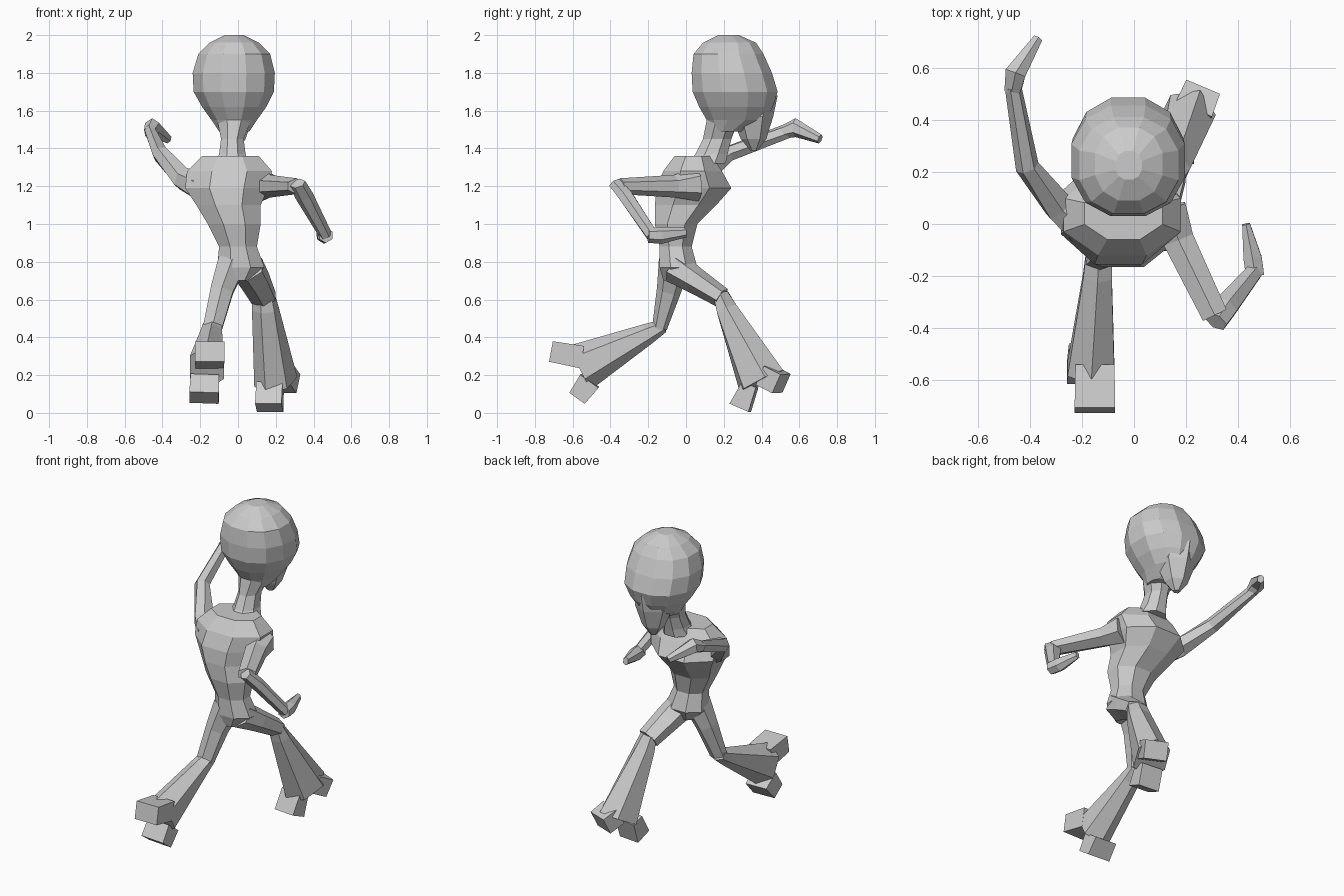
import bpy
from math import cos, sin, pi
from mathutils import Vector


def skin(name, rings):
    """Join equal-sized point rings into a capped, flat-shaded solid."""
    n = len(rings[0])
    verts = [p for r in rings for p in r]
    faces = [tuple(range(n))[::-1], tuple(range(len(verts) - n, len(verts)))]
    for k in range(len(rings) - 1):
        for i in range(n):
            j = (i + 1) % n
            faces.append((k*n + i, k*n + j, k*n + n + j, k*n + n + i))
    me = bpy.data.meshes.new(name)
    me.from_pydata(verts, [], faces)
    ob = bpy.data.objects.new(name, me)
    bpy.context.collection.objects.link(ob)
    return ob


def unit_ring(n, power=1.0):
    """Polygon filling the -1..1 square; power < 1 makes it boxier."""
    pts = []
    for i in range(n):
        a = 2*pi*(i + 0.5)/n
        c, s = cos(a), sin(a)
        pts.append((abs(c)**power*(1 if c > 0 else -1), abs(s)**power*(1 if s > 0 else -1)))
    mx, my = max(p[0] for p in pts), max(p[1] for p in pts)
    return [(x/mx, y/my) for x, y in pts]


def stack(name, levels, n, power=1.0):
    """Horizontal slices: (z, x_min, x_max, y_min, y_max)."""
    base = unit_ring(n, power)
    skin(name, [[((x0 + x1)/2 + (x1 - x0)/2*u, (y0 + y1)/2 + (y1 - y0)/2*v, z)
                 for u, v in base] for z, x0, x1, y0, y1 in levels])


def limb(name, side, stations, n=6):
    """Tube along a path: (point, half width along side, half depth)."""
    pts = [Vector(s[0]) for s in stations]
    base, rings = unit_ring(n), []
    for k, (_, a, b) in enumerate(stations):
        t = Vector()
        if k > 0:
            t += (pts[k] - pts[k-1]).normalized()
        if k < len(pts) - 1:
            t += (pts[k+1] - pts[k]).normalized()
        t.normalize()
        u = Vector(side)
        u = (u - t*u.dot(t)).normalized()
        v = t.cross(u)
        rings.append([pts[k] + u*a*x + v*b*y for x, y in base])
    skin(name, rings)


# Torso with pelvis, waist, chest and shoulders
stack("torso", [
    (0.70, -0.05, 0.07, -0.12, 0.02),
    (0.77, -0.11, 0.14, -0.14, 0.06),
    (0.88, -0.10, 0.10, -0.14, 0.03),
    (1.00, -0.16, 0.12, -0.165, 0.06),
    (1.10, -0.22, 0.12, -0.165, 0.16),
    (1.19, -0.28, 0.16, -0.155, 0.24),
    (1.28, -0.27, 0.18, -0.12, 0.19),
    (1.36, -0.19, 0.11, -0.06, 0.14)], 8)

# Neck, leaning forward
stack("neck", [
    (1.32, -0.12, 0.06, 0.01, 0.21),
    (1.37, -0.10, 0.04, 0.05, 0.22),
    (1.45, -0.09, 0.03, 0.09, 0.24),
    (1.55, -0.11, 0.07, 0.11, 0.28)], 8)

# Large head and pointed chin
stack("head", [
    (1.49, -0.10, 0.06, 0.14, 0.30),
    (1.55, -0.14, 0.10, 0.11, 0.42),
    (1.62, -0.19, 0.15, 0.07, 0.46),
    (1.70, -0.235, 0.19, 0.035, 0.485),
    (1.80, -0.24, 0.195, 0.03, 0.455),
    (1.90, -0.21, 0.17, 0.04, 0.41),
    (1.96, -0.15, 0.11, 0.09, 0.37),
    (2.00, -0.07, 0.03, 0.17, 0.28)], 12, 0.9)
stack("chin", [
    (1.39, -0.04, 0.00, 0.34, 0.38),
    (1.45, -0.08, 0.04, 0.29, 0.425),
    (1.57, -0.12, 0.08, 0.24, 0.462),
    (1.68, -0.08, 0.04, 0.30, 0.485)], 6)

# Arm reaching forward
limb("forward_arm", (0.85, -0.5, 0), [
    ((-0.20, 0.00, 1.20), 0.07, 0.08),
    ((-0.29, 0.07, 1.24), 0.055, 0.065),
    ((-0.41, 0.22, 1.37), 0.04, 0.045),
    ((-0.465, 0.53, 1.49), 0.027, 0.04)])
limb("forward_hand", (0.85, -0.5, 0), [
    ((-0.465, 0.51, 1.485), 0.03, 0.035),
    ((-0.455, 0.58, 1.51), 0.04, 0.05),
    ((-0.37, 0.71, 1.45), 0.018, 0.025)])

# Arm swung back with bent elbow
limb("back_upper_arm", (0.9, 0.4, 0), [
    ((0.13, 0.06, 1.21), 0.07, 0.09),
    ((0.17, -0.06, 1.20), 0.06, 0.06),
    ((0.31, -0.35, 1.20), 0.05, 0.042)])
limb("back_forearm", (0.85, -0.5, 0), [
    ((0.315, -0.375, 1.215), 0.04, 0.035),
    ((0.35, -0.32, 1.15), 0.045, 0.04),
    ((0.465, -0.18, 0.94), 0.03, 0.035)])
limb("back_hand", (1, 0, 0), [
    ((0.465, -0.20, 0.94), 0.035, 0.04),
    ((0.455, -0.13, 0.94), 0.035, 0.045),
    ((0.43, 0.00, 0.955), 0.015, 0.025)])

# Leading leg: thigh, flared shin, heel and toe
lead = (0.88, -0.42, 0)
limb("leading_thigh", (1, 0, 0), [
    ((0.05, -0.06, 0.77), 0.08, 0.085),
    ((0.09, 0.05, 0.70), 0.075, 0.07),
    ((0.135, 0.19, 0.61), 0.065, 0.055)])
limb("leading_shin", lead, [
    ((0.135, 0.185, 0.63), 0.055, 0.04),
    ((0.145, 0.215, 0.55), 0.065, 0.06),
    ((0.20, 0.40, 0.165), 0.095, 0.14)])
limb("leading_heel", (1, -0.1, 0), [
    ((0.17, 0.34, 0.15), 0.07, 0.04),
    ((0.165, 0.287, 0.027), 0.07, 0.055)], 4)
limb("leading_toe", lead, [
    ((0.22, 0.42, 0.20), 0.075, 0.055),
    ((0.255, 0.505, 0.155), 0.07, 0.055)], 4)

# Trailing leg: thigh, flared shin, heel and toe
limb("trailing_thigh", (1, 0, 0), [
    ((-0.03, -0.06, 0.80), 0.075, 0.085),
    ((-0.085, -0.09, 0.65), 0.06, 0.065),
    ((-0.135, -0.14, 0.45), 0.05, 0.04)])
limb("trailing_shin", (1, 0, 0), [
    ((-0.135, -0.12, 0.46), 0.05, 0.035),
    ((-0.14, -0.20, 0.42), 0.055, 0.055),
    ((-0.165, -0.56, 0.24), 0.09, 0.13)])
limb("trailing_heel", (1, 0, 0), [
    ((-0.15, -0.55, 0.295), 0.075, 0.06),
    ((-0.15, -0.715, 0.325), 0.078, 0.055)], 4)
limb("trailing_toe", (1, 0, 0), [
    ((-0.175, -0.51, 0.17), 0.075, 0.06),
    ((-0.18, -0.575, 0.08), 0.078, 0.05)], 4)
